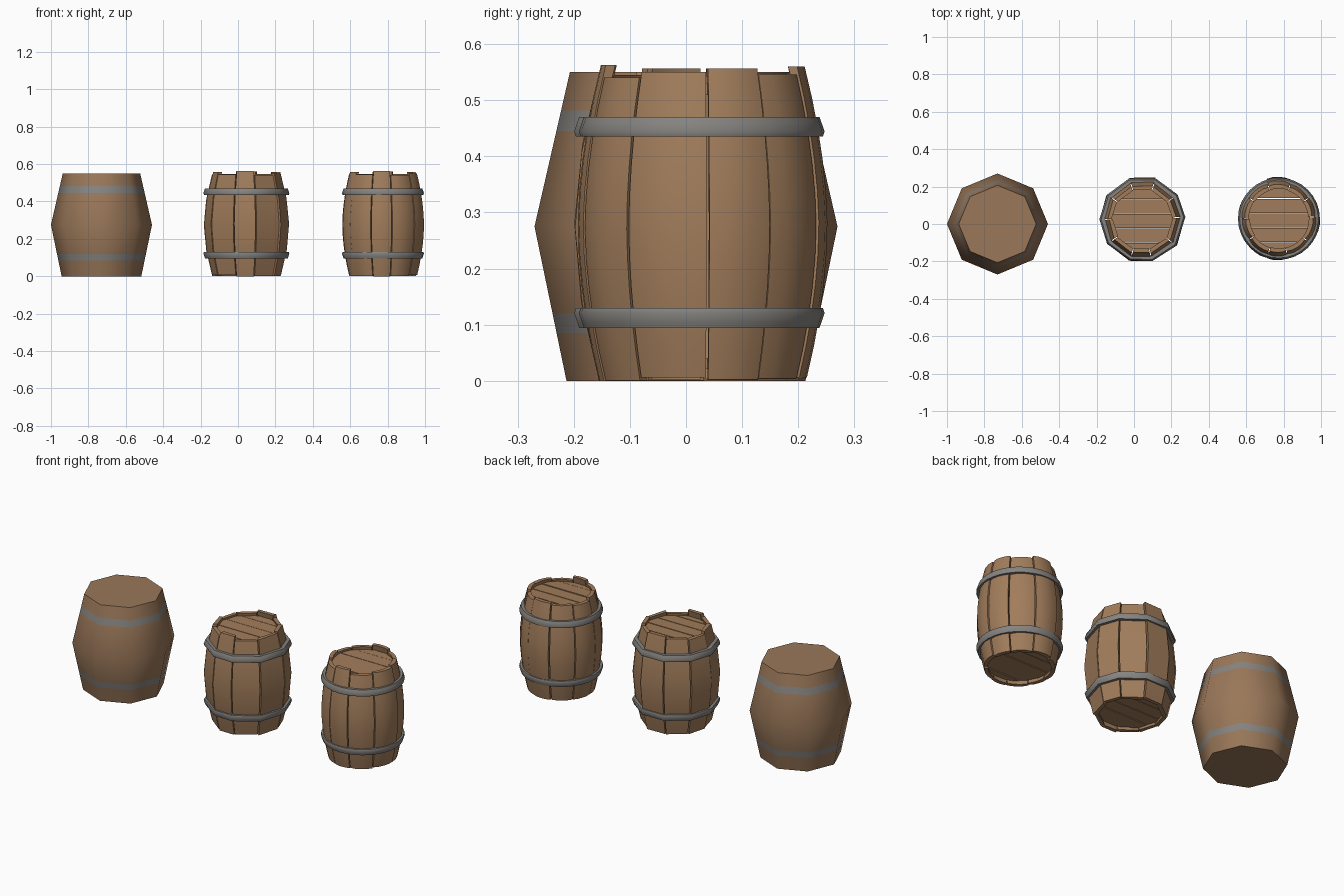
import bpy, bmesh, math, random
from mathutils import Vector

if "Cube" in bpy.data.objects:
    bpy.data.objects.remove(bpy.data.objects["Cube"])

random.seed(4)


def material(name, rgb):
    m = bpy.data.materials.new(name)
    m.diffuse_color = (*rgb, 1)
    m.use_nodes = True
    m.node_tree.nodes["Principled BSDF"].inputs["Base Color"].default_value = m.diffuse_color
    return m


WOOD = material("oak_brown", (0.36, 0.205, 0.105))
PLAIN = material("dull_brown", (0.32, 0.185, 0.10))
IRON = material("iron_grey", (0.24, 0.23, 0.215))
MID = 0.275


def finish(bm, name, mats, loc, angle=35):
    bmesh.ops.recalc_face_normals(bm, faces=bm.faces)
    me = bpy.data.meshes.new(name)
    bm.to_mesh(me)
    bm.free()
    for m in mats:
        me.materials.append(m)
    ob = bpy.data.objects.new(name, me)
    bpy.context.collection.objects.link(ob)
    ob.location = loc
    bpy.ops.object.select_all(action='DESELECT')
    ob.select_set(True)
    bpy.context.view_layer.objects.active = ob
    bpy.ops.object.shade_smooth_by_angle(angle=math.radians(angle))
    return ob


def polar(r, a, z):
    return Vector((r * math.cos(a), r * math.sin(a), z))


# simple eight-sided barrel with painted bands
def simple_barrel(loc):
    bm = bmesh.new()
    zs = [0, 0.085, 0.12, MID, 0.445, 0.482, 0.55]
    rings = []
    for z in zs:
        end = 0.213 if z < MID else 0.207
        r = 0.27 + (end - 0.27) * abs(z - MID) / MID
        rings.append([bm.verts.new(polar(r, i * math.pi / 4, z)) for i in range(8)])
    for k in range(len(zs) - 1):
        for i in range(8):
            j = (i + 1) % 8
            f = bm.faces.new((rings[k][i], rings[k][j], rings[k + 1][j], rings[k + 1][i]))
            f.material_index = 1 if k in (1, 4) else 0
    bm.faces.new(rings[0])
    bm.faces.new(rings[-1])
    finish(bm, "simple_barrel", [PLAIN, IRON], loc, 50)


# stave layout shared by both detailed barrels: edge angles and top heights
EDGES = [-107, -77, -38, 3, 35, 72, 108, 145, 180, 215, 253]
TOPS = [0.563, 0.541, 0.55, 0.557, 0.546, 0.56, 0.548, 0.543, 0.557, 0.545]
PUSH = [0.003, -0.001, 0.002, 0.0, -0.002, 0.006, 0.0, 0.002, -0.001, 0.002]


def bulge(z, rmax, rend):
    t = abs(z - MID) / MID
    return rmax - (rmax - rend) * t ** 1.8


def staves(loc, tag, segs, levels, rmax, rend):
    thick = 0.022
    bm = bmesh.new()
    for s in range(10):
        a0, a1 = (math.radians(e) for e in EDGES[s:s + 2])
        gap = 0.012
        a0, a1 = a0 + gap, a1 - gap
        lean = random.uniform(-0.006, 0.006)
        bottom = random.uniform(0, 0.007) if s else 0
        grid = []
        for k in range(levels + 1):
            z = bottom + (TOPS[s] - bottom) * k / levels
            r = bulge(z, rmax, rend) + PUSH[s]
            outer, inner = [], []
            for i in range(segs + 1):
                u = i / segs
                a = a0 + (a1 - a0) * u
                ro = r + lean * (u - 0.5)
                # rounded long edges on the smoother barrel
                if segs > 2 and i in (0, segs):
                    ro -= 0.003
                outer.append(bm.verts.new(polar(ro, a, z)))
                inner.append(bm.verts.new(polar(r - thick, a, z)))
            grid.append(outer + inner[::-1])
        n = len(grid[0])
        for k in range(levels):
            for i in range(n):
                j = (i + 1) % n
                bm.faces.new((grid[k][i], grid[k][j], grid[k + 1][j], grid[k + 1][i]))
        bm.faces.new(grid[0])
        bm.faces.new(grid[-1])
    finish(bm, tag + "_staves", [WOOD], loc, 28)


# iron hoop: short rectangular section swept around
def hoop(loc, name, angles, z, r_low, r_high, h=0.035):
    bm = bmesh.new()
    t = 0.022
    prof = [(r_low, z - h / 2), (r_low + 0.003, z - h / 4), (r_high + 0.003, z + h / 4),
            (r_high, z + h / 2), (r_high - t, z + h / 2), (r_low - t, z - h / 2)]
    rings = [[bm.verts.new(polar(r, a, zz)) for r, zz in prof] for a in angles]
    for i in range(len(rings)):
        p, q = rings[i], rings[(i + 1) % len(rings)]
        for k in range(6):
            l = (k + 1) % 6
            bm.faces.new((p[k], q[k], q[l], p[l]))
    finish(bm, name, [IRON], loc, 40)


# barrel head: parallel planks clipped to a circle
def head(loc, name, r, z0, z1):
    bm = bmesh.new()
    cuts = [-r + 0.002, -0.125, -0.048, 0.03, 0.108, r - 0.002]
    for p in range(5):
        y0, y1 = cuts[p] + 0.002, cuts[p + 1] - 0.002
        ys = [y0 + (y1 - y0) * i / 4 for i in range(5)]
        half = [math.sqrt(max(r * r - y * y, 0)) for y in ys]
        outline = [(x, y) for x, y in zip(half, ys)]
        outline += [(-x, y) for x, y in zip(half[::-1], ys[::-1])]
        dz = random.uniform(-0.002, 0.002)
        low = [bm.verts.new((x, y, z0 + dz)) for x, y in outline]
        top = [bm.verts.new((x, y, z1 + dz + 0.02 * (y - y0))) for x, y in outline]
        bm.faces.new(low)
        bm.faces.new(top)
        n = len(low)
        for i in range(n):
            j = (i + 1) % n
            bm.faces.new((low[i], low[j], top[j], top[i]))
    finish(bm, name, [WOOD], loc, 30)


def detailed_barrel(loc, tag, segs, levels, rmax, rend, hoop_r, hoop_angles):
    staves(loc, tag, segs, levels, rmax, rend)
    hoop(loc, tag + "_lower_hoop", hoop_angles, 0.112, hoop_r - 0.004, hoop_r + 0.002)
    hoop(loc, tag + "_upper_hoop", hoop_angles, 0.453, hoop_r + 0.002, hoop_r - 0.004)
    head(loc, tag + "_top_head", 0.165, 0.51, 0.53)
    head(loc, tag + "_bottom_head", 0.165, 0.022, 0.04)


simple_barrel((-0.73, 0, 0))
detailed_barrel((0.045, 0.025, 0), "faceted_barrel", 1, 4, 0.228, 0.183, 0.225,
                [math.radians(e) for e in EDGES[:-1]])
detailed_barrel((0.775, 0.028, 0), "round_barrel", 4, 10, 0.218, 0.18, 0.214,
                [2 * math.pi * i / 32 for i in range(32)])
